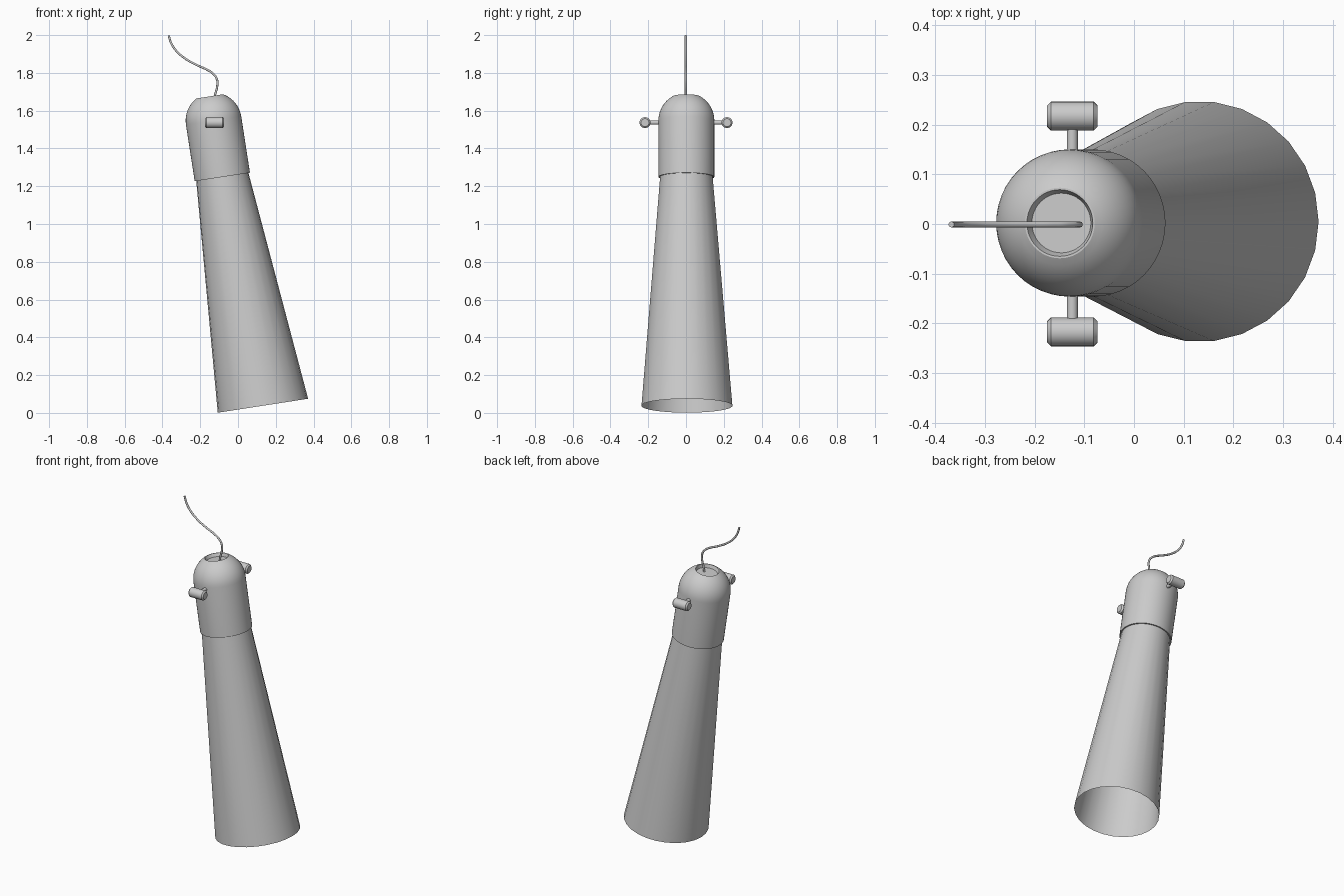
import bpy, bmesh, math
from mathutils import Vector, Matrix

if "Cube" in bpy.data.objects:
    bpy.data.objects.remove(bpy.data.objects["Cube"])

TILT = math.radians(8.8)
U = Vector((math.cos(TILT), 0, math.sin(TILT)))    # across the lamp
N = Vector((-math.sin(TILT), 0, math.cos(TILT)))   # along the lamp
V = Vector((0, 1, 0))


def loft(name, rings, sides, u, v, cap_start=False, cap_end=False):
    """Skin a list of (centre, radius) circles lying in the u, v plane."""
    bm = bmesh.new()
    loops = []
    for c, r in rings:
        loops.append([bm.verts.new(Vector(c) + r * (u * math.cos(a) + v * math.sin(a)))
                      for a in (2 * math.pi * i / sides for i in range(sides))])
    for a, b in zip(loops, loops[1:]):
        for i in range(sides):
            j = (i + 1) % sides
            bm.faces.new((a[i], a[j], b[j], b[i]))
    if cap_start:
        bm.faces.new(loops[0][::-1])
    if cap_end:
        bm.faces.new(loops[-1])
    me = bpy.data.meshes.new(name)
    bm.to_mesh(me)
    bm.free()
    ob = bpy.data.objects.new(name, me)
    bpy.context.collection.objects.link(ob)
    bpy.ops.object.select_all(action='DESELECT')
    ob.select_set(True)
    bpy.context.view_layer.objects.active = ob
    bpy.ops.object.shade_smooth_by_angle(angle=math.radians(30))
    return ob


# Open flared shade
neck = Vector((-0.083, 0.002, 1.249))
loft("shade", [((0.132, 0.005, 0.038), 0.242), (neck + N * 0.01, 0.139)], 26, U, V)

# Domed housing with a bottom lip and a recessed top
R, straight = 0.148, 0.302
profile = [(0.003, 0.137), (0, 0.141), (0, R), (straight, R)]
end = math.acos(0.071 / R)
profile += [(straight + R * math.sin(end * i / 10), R * math.cos(end * i / 10)) for i in range(1, 11)]
top = profile[-1][0]
profile += [(top, 0.067), (top - 0.02, 0.060)]
loft("housing", [(neck + N * s, r) for s, r in profile], 48, U, V, cap_end=True)

# Pivot rods and thumb knobs on both sides
X, Z = Vector((1, 0, 0)), Vector((0, 0, 1))
kx, kz = -0.124, 1.537
for side, label in ((-1, "front"), (1, "back")):
    ys = sorted((side * 0.135, side * 0.215))
    loft(label + "_rod", [((kx, y, kz), 0.011) for y in ys], 20, Z, X, True, True)
    loft(label + "_knob", [((kx + d, side * 0.217, kz), r) for d, r in
                           ((-0.051, 0.021), (-0.043, 0.029), (0.043, 0.029), (0.051, 0.021))],
         24, V, Z, True, True)

# Hanging cord
path = [(-.127, 1.645), (-.121, 1.685), (-.110, 1.73), (-.112, 1.767), (-.132, 1.796),
        (-.164, 1.817), (-.217, 1.841), (-.28, 1.876), (-.328, 1.918), (-.354, 1.958), (-.367, 1.998)]
cu = bpy.data.curves.new("cord", 'CURVE')
cu.dimensions = '3D'
cu.bevel_depth = 0.006
cu.bevel_resolution = 3
cu.resolution_u = 6
cu.use_fill_caps = True
sp = cu.splines.new('BEZIER')
sp.bezier_points.add(len(path) - 1)
for p, (x, z) in zip(sp.bezier_points, path):
    p.co = (x, -0.001, z)
    p.handle_left_type = p.handle_right_type = 'AUTO'
bpy.context.collection.objects.link(bpy.data.objects.new("cord", cu))
